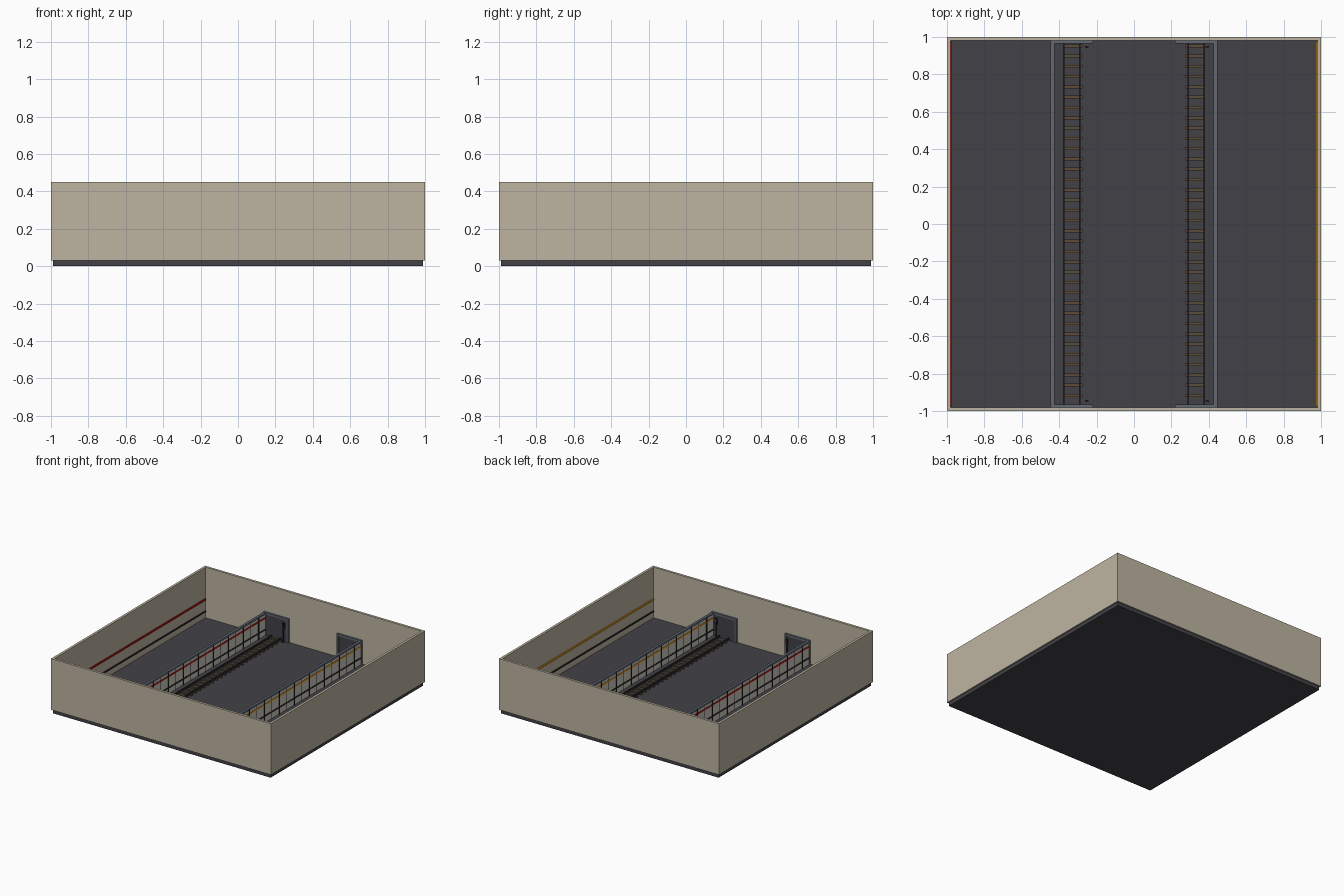
import bpy

if "Cube" in bpy.data.objects:
    bpy.data.objects.remove(bpy.data.objects["Cube"])


def mat(name, r, g, b):
    lin = [((c / 255 + 0.055) / 1.055) ** 2.4 if c > 10 else c / 255 / 12.92 for c in (r, g, b)]
    m = bpy.data.materials.new(name)
    m.diffuse_color = (*lin, 1)
    m.use_nodes = True
    m.node_tree.nodes["Principled BSDF"].inputs["Base Color"].default_value = m.diffuse_color
    return m


BEIGE = mat("beige wall", 190, 181, 162)
FLOOR = mat("dark floor", 66, 65, 70)
STEEL = mat("blue grey steel", 98, 104, 114)
TILE = mat("pale tile", 204, 200, 188)
DARK = mat("near black trim", 42, 42, 46)
SLEEPER = mat("brown timber", 92, 76, 58)
RED = mat("red stripe", 176, 22, 16)
ORANGE = mat("amber stripe", 222, 150, 30)


def boxes(name, material, spans):
    """One object made of boxes given as (x0, x1, y0, y1, z0, z1)."""
    verts, faces = [], []
    quads = [(0, 2, 3, 1), (4, 5, 7, 6), (0, 1, 5, 4), (2, 6, 7, 3), (0, 4, 6, 2), (1, 3, 7, 5)]
    for x0, x1, y0, y1, z0, z1 in spans:
        x0, x1 = sorted((x0, x1))
        y0, y1 = sorted((y0, y1))
        n = len(verts)
        verts += [(x, y, z) for z in (z0, z1) for y in (y0, y1) for x in (x0, x1)]
        faces += [tuple(n + i for i in q) for q in quads]
    me = bpy.data.meshes.new(name)
    me.from_pydata(verts, [], faces)
    me.materials.append(material)
    ob = bpy.data.objects.new(name, me)
    bpy.context.collection.objects.link(ob)
    return ob


G = 0.035   # floor level
E = 0.975   # inner face of the outer walls

# Floor slab and open-topped outer walls
boxes("floor_slab", FLOOR, [(-0.99, 0.99, -0.99, 0.99, 0, G)])
boxes("outer_walls", BEIGE, [
    (-1, 1, -1, -0.98, 0.03, 0.45), (-1, 1, 0.98, 1, 0.03, 0.45),
    (-1, -0.98, -0.98, 0.98, 0.03, 0.45), (0.98, 1, -0.98, 0.98, 0.03, 0.45)])

for s, side, colour in ((-1, "left", RED), (1, "right", ORANGE)):
    # Stripes on the outer side walls
    boxes(side + "_wall_stripe", colour, [(s * 0.98, s * 0.972, -E, E, 0.183, 0.197)])
    boxes(side + "_wall_trim", DARK, [(s * 0.98, s * 0.974, -E, E, 0.084, 0.096)])

    # Tiled screen wall beside the track, with steel cap
    boxes(side + "_screen_wall", TILE, [(s * 0.442, s * 0.43, -E, E, G, 0.217)])
    boxes(side + "_screen_cap", STEEL, [(s * 0.446, s * 0.426, -E, E, 0.213, 0.23)])
    boxes(side + "_screen_stripe", colour, [(s * 0.4445, s * 0.4275, -E, E, 0.178, 0.191)])
    boxes(side + "_screen_trim", DARK, [(s * 0.4445, s * 0.4275, -E, E, 0.084, 0.096)])
    # Tile joints, and posts that reach the cap at every second joint
    boxes(side + "_screen_joints", DARK, [
        (s * 0.4435, s * 0.4285, y - 0.003, y + 0.003, G, 0.213)
        for y in [0.0975 * k for k in range(-9, 10)]])
    boxes(side + "_screen_posts", DARK, [
        (s * 0.448, s * 0.424, y - 0.004, y + 0.004, G, 0.225)
        for y in [-0.8775 + 0.195 * k for k in range(10)]])

    # Ledge between screen and track
    boxes(side + "_track_ledge", FLOOR, [(s * 0.43, s * 0.39, -E, E, G, 0.042)])

    # Sleepers and rails
    boxes(side + "_sleepers", SLEEPER, [
        (s * 0.38, s * 0.275, y - 0.008, y + 0.008, G, 0.045)
        for y in [-0.917 + 0.055 * k for k in range(35)]])
    boxes(side + "_rails", DARK, [
        (s * (x - 0.004), s * (x + 0.004), -E, E, 0.04, 0.058) for x in (0.291, 0.375)])

    # Tunnel portals and signals at both ends
    for t, end in ((-1, "front"), (1, "back")):
        tag = side + "_" + end
        boxes(tag + "_tunnel_mouth", FLOOR, [(s * 0.43, s * 0.235, t * 0.98, t * 0.972, G, 0.22)])
        boxes(tag + "_portal_frame", STEEL, [
            (s * 0.446, s * 0.22, t * 0.98, t * 0.964, 0.216, 0.232),
            (s * 0.236, s * 0.22, t * 0.98, t * 0.964, G, 0.216),
            (s * 0.446, s * 0.43, t * 0.98, t * 0.964, G, 0.216)])
        x = s * 0.322 + 0.07
        boxes(tag + "_signal", DARK, [
            (x - 0.003, x + 0.003, t * 0.948 - 0.003, t * 0.948 + 0.003, G, 0.15),
            (x - 0.01, x + 0.01, t * 0.948 - 0.005, t * 0.948 + 0.005, 0.15, 0.2)])
        boxes(tag + "_signal_lamp", colour, [
            (x - 0.004, x + 0.004, t * 0.943, t * 0.941, 0.182, 0.19)])
